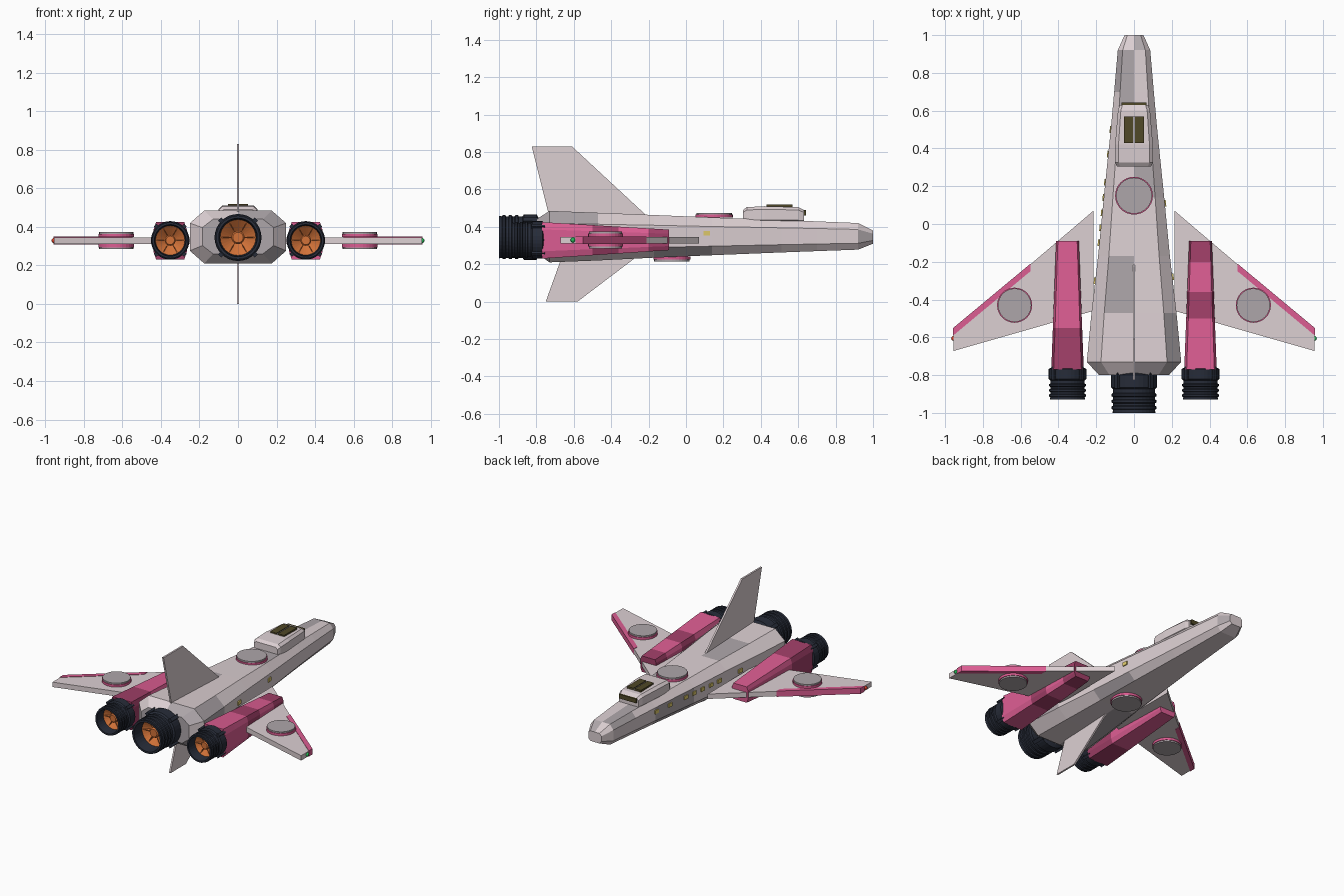
import bpy, bmesh, random
from math import sin, cos, pi
from mathutils import Matrix, Vector

if "Cube" in bpy.data.objects:
    bpy.data.objects.remove(bpy.data.objects["Cube"])

random.seed(4)

def mat(name, r, g, b):
    m = bpy.data.materials.new(name)
    m.diffuse_color = (r, g, b, 1)
    m.use_nodes = True
    m.node_tree.nodes["Principled BSDF"].inputs["Base Color"].default_value = m.diffuse_color
    return m

PALE = mat("pale_hull", 0.72, 0.63, 0.65)
GREY = mat("grey_panel", 0.42, 0.38, 0.40)
SEAM = mat("seam", 0.13, 0.12, 0.13)
PINK = mat("pink", 0.72, 0.11, 0.29)
DPINK = mat("dark_pink", 0.36, 0.05, 0.14)
NAVY = mat("engine_dark", 0.02, 0.025, 0.04)
GLOW = mat("engine_orange", 0.65, 0.17, 0.04)
OLIVE = mat("canopy_glass", 0.08, 0.065, 0.02)
YELLOW = mat("window_yellow", 0.75, 0.6, 0.15)
RED = mat("red_light", 0.7, 0.05, 0.02)
GREEN = mat("green_light", 0.02, 0.5, 0.1)

def finish(bm, name, *mats):
    bmesh.ops.recalc_face_normals(bm, faces=bm.faces)
    me = bpy.data.meshes.new(name)
    bm.to_mesh(me)
    bm.free()
    for m in mats:
        me.materials.append(m)
    ob = bpy.data.objects.new(name, me)
    bpy.context.collection.objects.link(ob)
    return ob

def skin(bm, rings, caps=True):
    vs = [[bm.verts.new(p) for p in r] for r in rings]
    n = len(vs[0])
    for k, (a, b) in enumerate(zip(vs, vs[1:])):
        for i in range(n):
            j = (i + 1) % n
            f = bm.faces.new((a[i], a[j], b[j], b[i]))
            f.material_index = 0
    if caps:
        bm.faces.new(vs[0])
        bm.faces.new(vs[-1])

def section(cx, y, w, zb, zt, fx, fz):
    # chamfered box outline with a seam down the middle of top and bottom
    c = (zt - zb) * fz
    half = [(0, zb), (w * fx, zb), (w, zb + c), (w, zt - c), (w * fx, zt), (0, zt)]
    pts = half + [(-x, z) for x, z in half[-2:0:-1]]
    return [(cx + x, y, z) for x, z in pts]

def plate(name, outline, lo, hi, axis, *mats):
    # flat outline extruded along z or x
    def put(p, h):
        return (p[0], p[1], h) if axis == 'z' else (h, p[0], p[1])
    bm = bmesh.new()
    skin(bm, [[put(p, lo) for p in outline], [put(p, hi) for p in outline]])
    return finish(bm, name, *mats)

def box(name, loc, size, m, rot=None):
    bm = bmesh.new()
    M = Matrix.Translation(loc) @ (rot or Matrix()) @ Matrix.Diagonal((*size, 1))
    bmesh.ops.create_cube(bm, size=1, matrix=M)
    return finish(bm, name, m)

def disc(name, x, y, z, r, h, m):
    bm = bmesh.new()
    bmesh.ops.create_cone(bm, cap_ends=True, segments=32, radius1=r, radius2=r,
                          depth=h, matrix=Matrix.Translation((x, y, z)))
    return finish(bm, name, m)

# Fuselage: faceted loft, panels inset by dark seams
HULL = [(-0.80, 0.185, 0.26, 0.44), (-0.73, 0.25, 0.21, 0.485), (-0.47, 0.225, 0.22, 0.475),
        (-0.17, 0.19, 0.235, 0.463), (0.14, 0.16, 0.248, 0.45), (0.51, 0.122, 0.263, 0.436),
        (0.70, 0.105, 0.27, 0.429), (0.92, 0.086, 0.278, 0.42), (1.0, 0.05, 0.31, 0.38)]
bm = bmesh.new()
skin(bm, [section(0, y, w, a, b, 0.7, 0.24) for y, w, a, b in HULL])
panels = list(bm.faces)
rim = bmesh.ops.inset_individual(bm, faces=panels, thickness=0.004, depth=0)["faces"]
for f in panels:
    f.material_index = 1 if random.random() < 0.2 else 0
for f in rim:
    f.material_index = 2
finish(bm, "fuselage", PALE, GREY, SEAM)

# Tail fins
plate("upper_fin", [(-0.20, 0.45), (-0.61, 0.83), (-0.825, 0.83), (-0.73, 0.45)], -0.006, 0.006, 'x', PALE)
plate("lower_fin", [(-0.25, 0.25), (-0.58, 0.0), (-0.75, 0.0), (-0.66, 0.25)], -0.006, 0.006, 'x', PALE)

# Cockpit block with chamfered ends and glass
bm = bmesh.new()
skin(bm, [section(0, y, w, 0.42, t, 0.82, 0.18) for y, w, t in
          [(0.305, 0.09, 0.49), (0.325, 0.1, 0.505), (0.42, 0.1, 0.51), (0.60, 0.085, 0.505), (0.63, 0.075, 0.49)]])
finish(bm, "cockpit", PALE)
for s in (-1, 1):
    box("cockpit_glass", (s * 0.029, 0.50, 0.51), (0.048, 0.14, 0.018), OLIVE)
box("cockpit_glass_bar", (0, 0.5, 0.507), (0.012, 0.14, 0.014), GREY)
box("front_glass", (0, 0.635, 0.475), (0.13, 0.014, 0.03), OLIVE)

def pad(name, x, y, surface, s, r):
    # pink-rimmed round plate sitting on a surface
    disc(name + "_rim", x, y, surface + s * 0.004, r, 0.016, PINK)
    disc(name, x, y, surface + s * 0.011, r * 0.95, 0.022, GREY)

pad("top_pad", 0, 0.15, 0.453, 1, 0.1)
pad("bottom_pad", 0, -0.075, 0.237, -1, 0.1)

def engine(name, x, y0, z, R, L):
    # ribbed bell turned around y, opening toward -y
    prof = [(0, 0), (0.85, 0), (1, 0.04), (1, 0.36), (0.91, 0.40)]
    for t in (0.50, 0.66, 0.82):
        prof += [(0.91, t), (0.97, t + 0.02), (0.97, t + 0.08), (0.91, t + 0.10)]
    prof += [(0.93, 1), (0.82, 1), (0.76, 0.62)]
    cone = [(0.76, 0.62), (0.28, 0.40), (0.28, 0.62), (0.22, 0.66), (0, 0.66)]
    for part, pts, m in (("_bell", prof, NAVY), ("_burner", cone, GLOW)):
        bm = bmesh.new()
        vs = [bm.verts.new((x + r * R, y0 - t * L, z)) for r, t in pts]
        es = [bm.edges.new(e) for e in zip(vs, vs[1:])]
        bmesh.ops.spin(bm, geom=vs + es, cent=(x, y0, z), axis=(0, 1, 0),
                       angle=2 * pi, steps=32, use_merge=True)
        bmesh.ops.remove_doubles(bm, verts=bm.verts, dist=1e-5)
        ob = finish(bm, name + part, m)
        want = Vector((0, -1, 0)) if m is GLOW else Vector((0, 1, 0))
        i = max(ob.data.polygons, key=lambda p: abs(p.normal.y) * (p.center - Vector((x, y0, z))).length < 0
                or -(p.center - Vector((x, ob.data.vertices[0].co.y, z))).length)
        if i.normal.dot(want) < 0:
            ob.data.flip_normals()
    # clamps on the diagonals and burner vanes
    for k in range(4):
        a = pi / 4 + k * pi / 2
        rot = Matrix.Rotation(-a, 4, 'Y')
        box(name + "_clamp", (x + cos(a) * R * 1.03, y0 - 0.18 * L, z + sin(a) * R * 1.03),
            (R * 0.16, L * 0.42, R * 0.2), NAVY, rot)
    for k in range(6):
        a = k * pi / 3
        box(name + "_vane", (x + cos(a) * R * 0.48, y0 - 0.54 * L, z + sin(a) * R * 0.48),
            (R * 0.46, L * 0.12, R * 0.03), GLOW, Matrix.Rotation(-a, 4, 'Y'))

engine("main_engine", 0, -0.79, 0.345, 0.122, 0.21)

for s, side in ((1, "right"), (-1, "left")):
    # Wing, pink leading edge, round plates
    def m(pts):
        return [(s * x, y) for x, y in pts]
    plate(side + "_wing", m([(0.215, 0.07), (0.215, -0.46), (0.955, -0.672), (0.955, -0.56)]), 0.312, 0.346, 'z', PALE)
    plate(side + "_leading_edge", m([(0.957, -0.55), (0.548, -0.21), (0.548, -0.25), (0.957, -0.59)]),
          0.309, 0.349, 'z', PINK)
    pad(side + "_wing_top_pad", s * 0.632, -0.43, 0.352, 1, 0.093)
    pad(side + "_wing_bottom_pad", s * 0.632, -0.43, 0.306, -1, 0.093)

    # Nacelle with alternating panel shades
    ys = [-0.09, -0.20, -0.36, -0.50, -0.65, -0.77] if s > 0 else [-0.09, -0.33, -0.55, -0.77]
    dark = (0, 2) if s > 0 else (2,)
    rings = []
    for y in ys:
        t = (-0.09 - y) / 0.68
        rings.append(section(s * 0.352, y, 0.06 + 0.026 * t, 0.275 - 0.045 * t, 0.385 + 0.04 * t, 0.85, 0.2))
    bm = bmesh.new()
    skin(bm, rings)
    for f in bm.faces:
        y = f.calc_center_median().y
        for d in dark:
            if ys[d + 1] < y < ys[d] and abs(f.normal.y) < 0.9:
                f.material_index = 1
    finish(bm, side + "_nacelle", PINK, DPINK)
    engine(side + "_engine", s * 0.352, -0.76, 0.33, 0.1, 0.17)

    # Wingtip light
    bm = bmesh.new()
    bmesh.ops.create_uvsphere(bm, u_segments=12, v_segments=8, radius=0.013,
                              matrix=Matrix.Translation((s * 0.955, -0.605, 0.329)))
    finish(bm, side + "_tip_light", GREEN if s > 0 else RED)

    # Small cabin windows along the hull side
    for y in ((0.11, -0.28) if s > 0 else (0.5, 0.37, 0.22, 0.14, 0.06, -0.02, -0.1, -0.3)):
        w = 0.175 - 0.105 * y
        box(side + "_window", (s * w, y, 0.365), (0.012, 0.035, 0.025), YELLOW,
            Matrix.Rotation(s * 0.105, 4, 'Z'))
